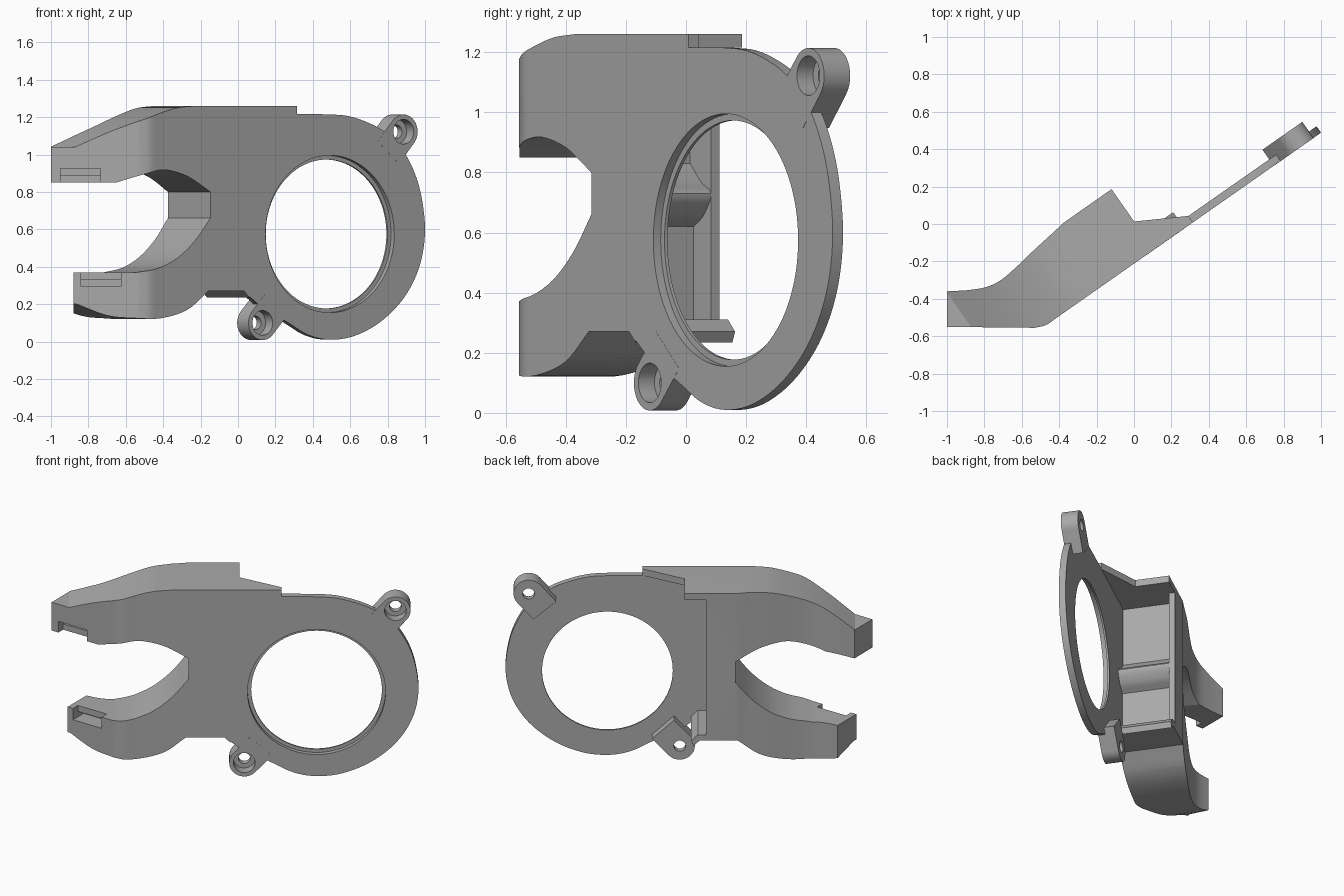
import bpy, bmesh, math
from mathutils import Matrix, Vector

cube = bpy.data.objects.get("Cube")
if cube:
    bpy.data.objects.remove(cube, do_unlink=True)

# Plate frame: local x runs along the plate, local y goes back through it
PLATE = Matrix.Translation((0, -0.212, 0)) @ Matrix.Rotation(math.radians(35), 4, 'Z')
THICK, DEPTH = 0.042, 0.395

grey = bpy.data.materials.new("plain grey")
grey.use_nodes = True
grey.diffuse_color = (0.4, 0.4, 0.4, 1)
grey.node_tree.nodes["Principled BSDF"].inputs["Base Color"].default_value = (0.4, 0.4, 0.4, 1)


def curve(points, steps=5):
    """Smooth line through the points."""
    p = [Vector(q) for q in points]
    p = [2 * p[0] - p[1]] + p + [2 * p[-1] - p[-2]]
    out = []
    for a, b, c, d in zip(p, p[1:], p[2:], p[3:]):
        for i in range(steps):
            t = i / steps
            out.append(0.5 * (2 * b + (c - a) * t + (2 * a - 5 * b + 4 * c - d) * t * t
                              + (3 * b - a - 3 * c + d) * t ** 3))
    return [tuple(v) for v in out] + [tuple(points[-1])]


def solid(name, points, low, high, axis):
    """Extrude an outline through the plate (axis Y) or upwards (axis Z)."""
    bm = bmesh.new()
    place = (lambda a, b, h: PLATE @ Vector((a, h, b))) if axis == 'Y' else (lambda a, b, h: Vector((a, b, h)))
    rings = [[bm.verts.new(place(a, b, h)) for a, b in points] for h in (low, high)]
    bm.faces.new(rings[0])
    bm.faces.new(rings[1])
    n = len(points)
    for i in range(n):
        j = (i + 1) % n
        bm.faces.new((rings[0][i], rings[0][j], rings[1][j], rings[1][i]))
    bmesh.ops.recalc_face_normals(bm, faces=bm.faces)
    mesh = bpy.data.meshes.new(name)
    bm.to_mesh(mesh)
    bm.free()
    mesh.materials.append(grey)
    ob = bpy.data.objects.new(name, mesh)
    bpy.context.collection.objects.link(ob)
    return ob


def combine(ob, other, operation):
    """Apply a boolean and throw the second solid away."""
    mod = ob.modifiers.new("join", 'BOOLEAN')
    mod.operation, mod.solver, mod.object = operation, 'EXACT', other
    bpy.context.view_layer.update()
    mesh = bpy.data.meshes.new_from_object(ob.evaluated_get(bpy.context.evaluated_depsgraph_get()))
    ob.modifiers.clear()
    ob.data = mesh
    bpy.data.objects.remove(other, do_unlink=True)


def circle(u, z, r, n=64):
    return [(u + r * math.cos(2 * math.pi * i / n), z + r * math.sin(2 * math.pi * i / n)) for i in range(n)]


def box(x0, x1, y0, y1, z0, z1):
    return solid("cutter", [(x0, y0), (x1, y0), (x1, y1), (x0, y1)], z0, z1, 'Z')


def at(u, w):
    return tuple((PLATE @ Vector((u, w, 0))).xy)


# Claw body: side outline with the open mouth
upper = [(-1.3, 1.04)] + curve([(-0.908, 1.04), (-0.75, 1.125), (-0.6, 1.19), (-0.42, 1.245), (-0.28, 1.26)])
right = [(0.5, 1.26), (0.5, 1.215), (0, 1.215), (0, 0.31), (0.05, 0.31), (0.09, 0.27), (0.075, 0.235), (0.04, 0.27)]
lower = [(-0.195, 0.27)] + curve([(-0.195, 0.27), (-0.33, 0.17), (-0.5, 0.125), (-0.65, 0.125), (-0.77, 0.14),
                                  (-0.9, 0.2)])[1:] + [(-1.3, 0.2)]
mouth = [(-1.3, 0.37)] + curve([(-0.64, 0.37), (-0.51, 0.395), (-0.39, 0.45), (-0.28, 0.54), (-0.18, 0.66)])
mouth += curve([(-0.18, 0.8), (-0.31, 0.875), (-0.42, 0.91), (-0.51, 0.917), (-0.62, 0.89), (-0.73, 0.85)])
body = solid("claw_body", upper + right + lower + mouth + [(-1.3, 0.85)], -0.6, 0.9, 'Y')

# Plan outline of the claw
plan = [(-1, -0.36), (-1, -0.55)] + curve([(-0.53, -0.555), (-0.47, -0.54), (-0.41, -0.499)])
plan += [at(0.385, 0), at(0.385, THICK), at(0.13, 0.184), at(0.13, DEPTH), at(-0.19, DEPTH)]
plan += curve([(-0.42, -0.035), (-0.53, -0.135), (-0.64, -0.24), (-0.72, -0.305), (-0.8, -0.34), (-0.9, -0.355)])
combine(body, solid("cutter", plan, -0.2, 1.5, 'Z'), 'INTERSECT')
combine(body, box(-1.2, -0.88, -0.8, 0, 0, 0.6), 'DIFFERENCE')

# Hollow behind the plate, with the rounded rib left on the mouth wall
hollow = [(0.3, 0.31), (-0.1, 0.31), (-0.1, 0.6)] + curve([(-0.1, 0.62), (-0.04, 0.66), (0, 0.73), (-0.06, 0.77),
                                                         (-0.12, 0.83)]) + [(-0.12, 1.215), (0.3, 1.215)]
combine(body, solid("cutter", hollow, THICK, DEPTH - 0.035, 'Y'), 'DIFFERENCE')

# Slots in the two tips
for x, z, side in ((-0.95, 0.907, -1), (-0.84, 0.312, 1)):
    combine(body, box(x, x + 0.215, -0.6, -0.44, z - 0.018, z + 0.018), 'DIFFERENCE')
    edges = sorted((z + side * 0.01, z + side * 0.07))
    combine(body, box(x, x + 0.215, -0.6, -0.5, *edges), 'DIFFERENCE')

# Ring plate, running back into the claw body
rim = curve([(0.13, 0.2), (0.33, 0.1), (0.46, 0.035), (0.6, 0.01), (0.76, 0.03), (0.93, 0.105), (1.08, 0.23),
             (1.18, 0.39), (1.22, 0.57), (1.203, 0.75), (1.154, 0.9), (1.07, 1.03), (0.95, 1.125),
             (0.83, 1.177), (0.71, 1.207), (0.59, 1.215)])
ring = solid("ring_plate", [(-0.1, 0.29), (0.03, 0.29), (0.04, 0.27)] + rim + [(-0.1, 1.22)], 0, THICK, 'Y')

# Screw ears: round end with a neck toward the ring
CENTRE = Vector((0.6, 0.575))
EAR_R = 0.092
ears = [(1.08, 1.122), (0.16, 0.1)]
for u, z in ears:
    hub = Vector((u, z))
    inward = (CENTRE - hub).normalized()
    start = math.atan2(-inward.y, -inward.x) - math.pi / 2
    outline = [(u + EAR_R * math.cos(start + math.pi * i / 24), z + EAR_R * math.sin(start + math.pi * i / 24))
               for i in range(25)]
    outline += [tuple(Vector(outline[k]) + inward * 0.15) for k in (-1, 0)]
    combine(ring, solid("ear", outline, -0.0005, 0.105, 'Y'), 'UNION')
combine(body, ring, 'UNION')

# Lens opening with a shallow front step, and stepped screw holes
holes = [(CENTRE.x, CENTRE.y, 0.398, -0.2, 0.6), (CENTRE.x, CENTRE.y, 0.42, -0.2, 0.03)]
for u, z in ears:
    holes += [(u, z, 0.036, -0.1, 0.2), (u, z, 0.066, -0.1, 0.065)]
for u, z, r, front, back in holes:
    combine(body, solid("cutter", circle(u, z, r, 96 if r > 0.2 else 32), front, back, 'Y'), 'DIFFERENCE')

# Smooth curved walls, keep the corners crisp
body.name = "claw_and_ring_bracket"
bpy.ops.object.select_all(action='DESELECT')
body.select_set(True)
bpy.context.view_layer.objects.active = body
bpy.ops.object.shade_smooth_by_angle(angle=math.radians(25))
